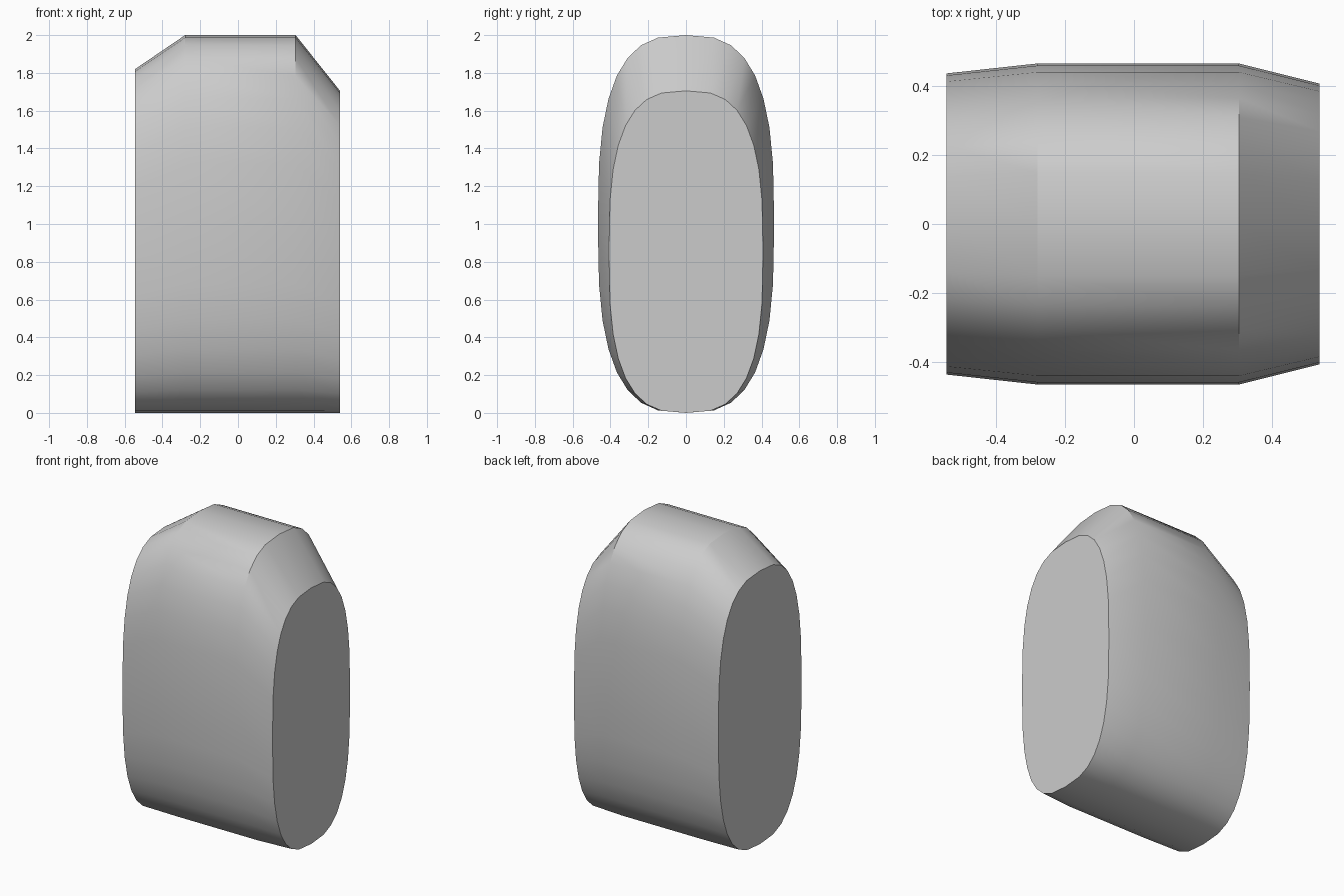
import bpy, bmesh
from math import sin, cos, pi, radians, copysign

if "Cube" in bpy.data.objects:
    bpy.data.objects.remove(bpy.data.objects["Cube"], do_unlink=True)

SIDES = 32
ROUNDNESS = 0.7  # superellipse power

# Stations along the body: x, half depth, height
STATIONS = [(-0.545, 0.438, 1.82), (-0.28, 0.467, 2.0),
            (0.305, 0.467, 2.0), (0.54, 0.408, 1.705)]


def soften(v):
    return copysign(abs(v) ** ROUNDNESS, v)


def make_material(name, colour):
    mat = bpy.data.materials.new(name)
    mat.use_nodes = True
    mat.diffuse_color = colour
    mat.node_tree.nodes["Principled BSDF"].inputs["Base Color"].default_value = colour
    return mat


def section(bm, x, depth, height):
    """Rounded upright ring resting on the ground."""
    angles = [2 * pi * i / SIDES for i in range(SIDES)]
    return [bm.verts.new((x, depth * soften(cos(a)),
                          height / 2 * (1 + soften(sin(a))))) for a in angles]


# Loft the body through its sections and cap both ends
bm = bmesh.new()
rings = [section(bm, *s) for s in STATIONS]
for a, b in zip(rings, rings[1:]):
    for i in range(SIDES):
        j = (i + 1) % SIDES
        bm.faces.new((a[i], a[j], b[j], b[i]))
bm.faces.new(rings[0])
bm.faces.new(rings[-1])
bmesh.ops.recalc_face_normals(bm, faces=bm.faces)

mesh = bpy.data.meshes.new("body")
bm.to_mesh(mesh)
bm.free()
body = bpy.data.objects.new("body", mesh)
bpy.context.collection.objects.link(body)
mesh.materials.append(make_material("light grey", (0.6, 0.6, 0.6, 1)))

# Smooth sides with crisp caps and shoulders
bpy.ops.object.select_all(action="DESELECT")
body.select_set(True)
bpy.context.view_layer.objects.active = body
bpy.ops.object.shade_smooth_by_angle(angle=radians(30))
